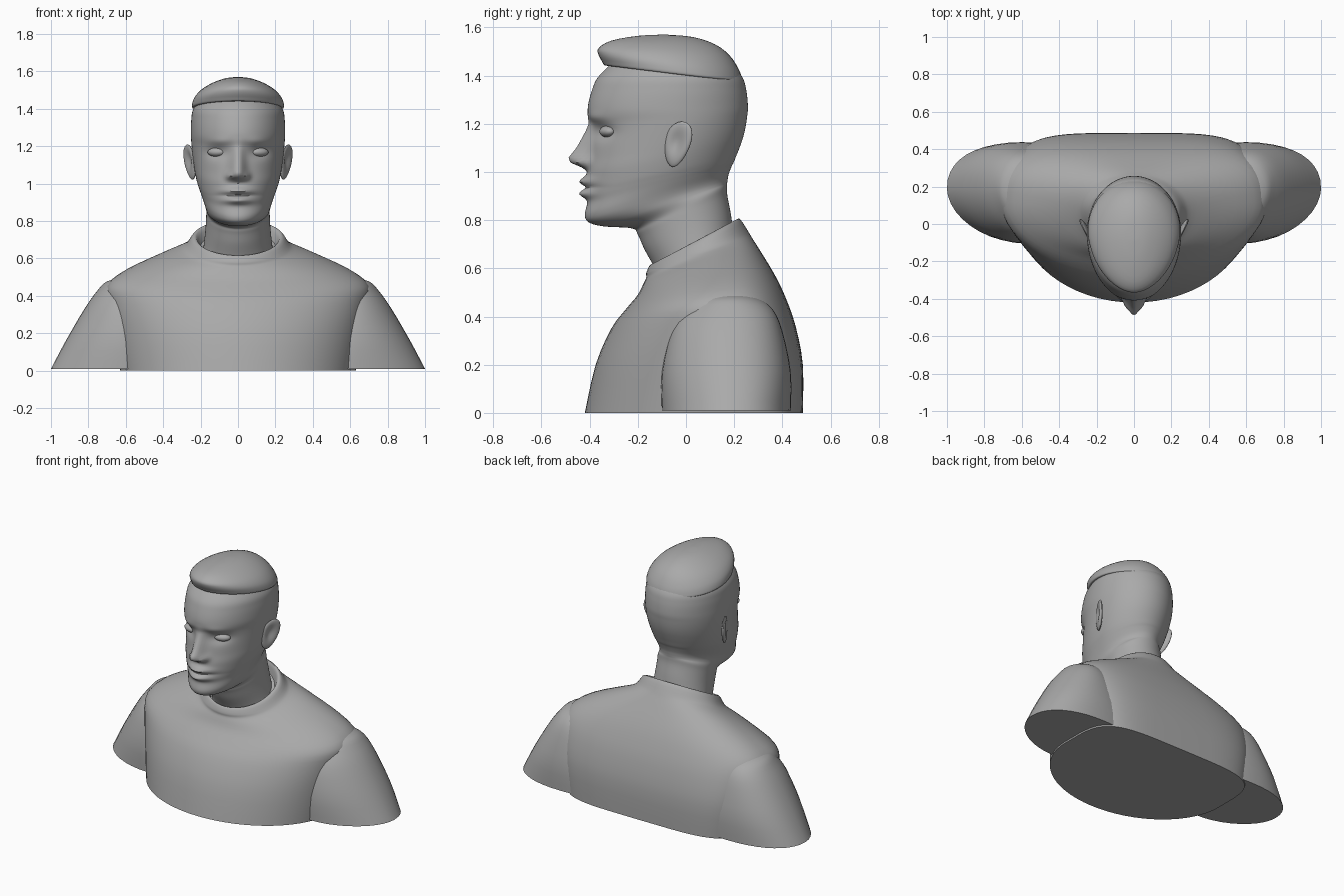
import bpy, bmesh, math

if "Cube" in bpy.data.objects:
    bpy.data.objects.remove(bpy.data.objects["Cube"])

# one dark clay grey for every part
GREY = bpy.data.materials.new("dark_grey")
GREY.diffuse_color = (0.40, 0.40, 0.40, 1)
GREY.use_nodes = True
GREY.node_tree.nodes["Principled BSDF"].inputs["Base Color"].default_value = GREY.diffuse_color


def finish(name, bm, angle=50):
    bmesh.ops.recalc_face_normals(bm, faces=bm.faces[:])
    mesh = bpy.data.meshes.new(name)
    bm.to_mesh(mesh)
    bm.free()
    mesh.materials.append(GREY)
    ob = bpy.data.objects.new(name, mesh)
    bpy.context.collection.objects.link(ob)
    bpy.ops.object.select_all(action='DESELECT')
    ob.select_set(True)
    bpy.context.view_layer.objects.active = ob
    bpy.ops.object.shade_smooth_by_angle(angle=math.radians(angle))
    return ob


def smooth_rows(rows, sub):
    """Catmull-Rom subdivision of a list of section rows."""
    out = []
    for i in range(len(rows) - 1):
        p0, p1 = rows[max(i - 1, 0)], rows[i]
        p2, p3 = rows[i + 1], rows[min(i + 2, len(rows) - 1)]
        for j in range(sub):
            t = j / sub
            out.append([0.5 * (2 * b + (c - a) * t + (2 * a - 5 * b + 4 * c - d) * t * t
                               + (3 * b - a - 3 * c + d) * t ** 3)
                        for a, b, c, d in zip(p0, p1, p2, p3)])
    out.append(list(rows[-1]))
    return out


def power(v, n):
    return math.copysign(abs(v) ** (2 / n), v)


def loft(name, rows, seg, sub, k=0.55, nf=2.0, nb=2.0, x0=0.0, side=1, shape=None):
    """Rows are (front z, back z, half width, front y, back y[, back squareness])."""
    bm = bmesh.new()
    rings = []
    for zf, zb, w, f, b, *sq in smooth_rows(rows, sub):
        mid = f + (b - f) * k
        ring = []
        for i in range(seg):
            a = 2 * math.pi * i / seg
            c, s = math.cos(a), math.sin(a)
            n = nf if s < 0 else (sq[0] if sq else nb)
            x = side * (x0 + w * power(c, n))
            y = mid + (mid - f if s < 0 else b - mid) * power(s, n)
            z = zf + (zb - zf) * (y - f) / (b - f)
            if shape:
                y += shape(x, y, z)
            ring.append(bm.verts.new((x, y, z)))
        rings.append(ring)
    for r0, r1 in zip(rings, rings[1:]):
        for i in range(seg):
            j = (i + 1) % seg
            bm.faces.new((r0[i], r0[j], r1[j], r1[i]))
    bm.faces.new(rings[0])
    bm.faces.new(rings[-1])
    return finish(name, bm)


def bump(x, z, cx, cz, sx, sz):
    return math.exp(-((abs(x) - cx) / sx) ** 2 - ((z - cz) / sz) ** 2)


def piecewise(z, pts):
    if z <= pts[0][0] or z >= pts[-1][0]:
        return 0.0
    for (a, u), (b, v) in zip(pts, pts[1:]):
        if z <= b:
            return u + (v - u) * (z - a) / (b - a)


NOSE = [(1.0, 0), (1.015, .015), (1.04, .078), (1.06, .087), (1.10, .06), (1.20, .012), (1.25, 0)]


def face(x, y, z):
    """Push the front of the head into nose, lips, sockets, brow and chin."""
    if y > -0.18 or z < 0.79:
        return 0.0
    width = 0.042 - 0.012 * min(max((z - 1.05) / 0.15, 0), 1)
    d = -piecewise(z, NOSE) * math.exp(-abs(x / width) ** 2.3)
    d -= 0.024 * bump(x, z, .047, 1.04, .018, .02)       # nostrils
    d += 0.022 * bump(x, z, .112, 1.165, .055, .032)     # eye sockets
    d -= 0.010 * bump(x, z, .10, 1.225, .07, .022)       # brow
    d -= 0.032 * bump(x, z, 0, .960, .078, .019)         # upper lip
    d -= 0.032 * bump(x, z, 0, .910, .068, .019)         # lower lip
    d += 0.007 * bump(x, z, 0, .937, .09, .007)          # mouth line
    return d


# head and neck in one skin; sections tilt so the jaw rises towards the ears
loft("head", [
    (.55, .62, .195, -.11, .205), (.61, .72, .183, -.135, .20),
    (.68, .82, .174, -.173, .187), (.74, .90, .170, -.20, .172),
    (.766, .94, .169, -.225, .17), (.774, .955, .172, -.34, .171),
    (.79, .97, .176, -.402, .173), (.82, .99, .184, -.42, .177),
    (.87, 1.02, .198, -.410, .188), (.905, 1.04, .208, -.411, .198),
    (.94, 1.065, .218, -.411, .208), (1.0, 1.10, .229, -.411, .222),
    (1.06, 1.14, .237, -.40, .236), (1.135, 1.18, .244, -.392, .246),
    (1.2, 1.225, .249, -.392, .253), (1.26, 1.27, .252, -.408, .257),
    (1.34, 1.34, .25, -.39, .25), (1.40, 1.40, .238, -.36, .23),
    (1.47, 1.47, .185, -.28, .165), (1.52, 1.52, .09, -.17, .06)],
    seg=120, sub=6, k=.54, shape=face)

# cropped hair with a lifted front
loft("hair", [
    (1.44, 1.375, .228, -.31, .20), (1.443, 1.375, .244, -.338, .232),
    (1.458, 1.39, .246, -.348, .232), (1.488, 1.43, .235, -.364, .217),
    (1.515, 1.485, .20, -.362, .18), (1.545, 1.53, .14, -.31, .12),
    (1.565, 1.56, .07, -.20, .03), (1.57, 1.57, .01, -.10, -.08)],
    seg=48, sub=3, k=.54, nf=1.88)

# shirt body, rolling over the collar rim and down inside it
loft("shirt", [
    (0, 0, .63, -.42, .485, 4.5), (.20, .20, .665, -.375, .485, 4.2),
    (.35, .36, .695, -.31, .455, 3.6), (.43, .475, .70, -.25, .415, 3),
    (.49, .57, .60, -.20, .37, 2.6), (.54, .67, .42, -.175, .31, 2.3),
    (.562, .725, .31, -.165, .275, 2.1), (.58, .75, .275, -.165, .26, 2),
    (.61, .80, .245, -.152, .228, 2), (.612, .80, .222, -.14, .212, 2),
    (.57, .74, .20, -.125, .205, 2)],
    seg=64, sub=3)

# short sleeves
for side, label in ((1, "left"), (-1, "right")):
    loft(label + "_sleeve", [
        (.01, .01, .40, -.10, .435, 2.3), (.17, .17, .315, -.10, .435, 2.3),
        (.34, .34, .215, -.06, .40, 2.2), (.43, .43, .15, 0, .36, 2.1),
        (.475, .475, .105, .06, .30, 2), (.495, .495, .03, .14, .22, 2)],
        seg=40, sub=3, k=.54, nf=1.85, x0=.60, side=side)

# ears: flattened spheres, hollowed outside and flared at the back
for side, label in ((1, "left"), (-1, "right")):
    bm = bmesh.new()
    bmesh.ops.create_uvsphere(bm, u_segments=32, v_segments=24, radius=1)
    for v in bm.verts:
        x, y, z = v.co
        dx = 0.02 * x
        if x > 0:
            dx -= 0.022 * math.exp(-((y + .1) ** 2 + (z - .1) ** 2) / .3)
        yy = 0.054 * y * (1 + 0.22 * z) + 0.018 * z
        v.co = (side * (.257 + dx + .45 * yy + .006 * z), -.035 + yy, 1.115 + .094 * z)
    finish(label + "_ear", bm)

# eyes
for side, label in ((1, "left"), (-1, "right")):
    bm = bmesh.new()
    bmesh.ops.create_uvsphere(bm, u_segments=24, v_segments=16, radius=1)
    for v in bm.verts:
        x, y, z = v.co
        px, py = .05 * x, .03 * y
        a = .40
        v.co = (side * (.115 + px * math.cos(a) - py * math.sin(a)),
                -.326 + px * math.sin(a) + py * math.cos(a), 1.168 + .024 * z)
    finish(label + "_eye", bm)
